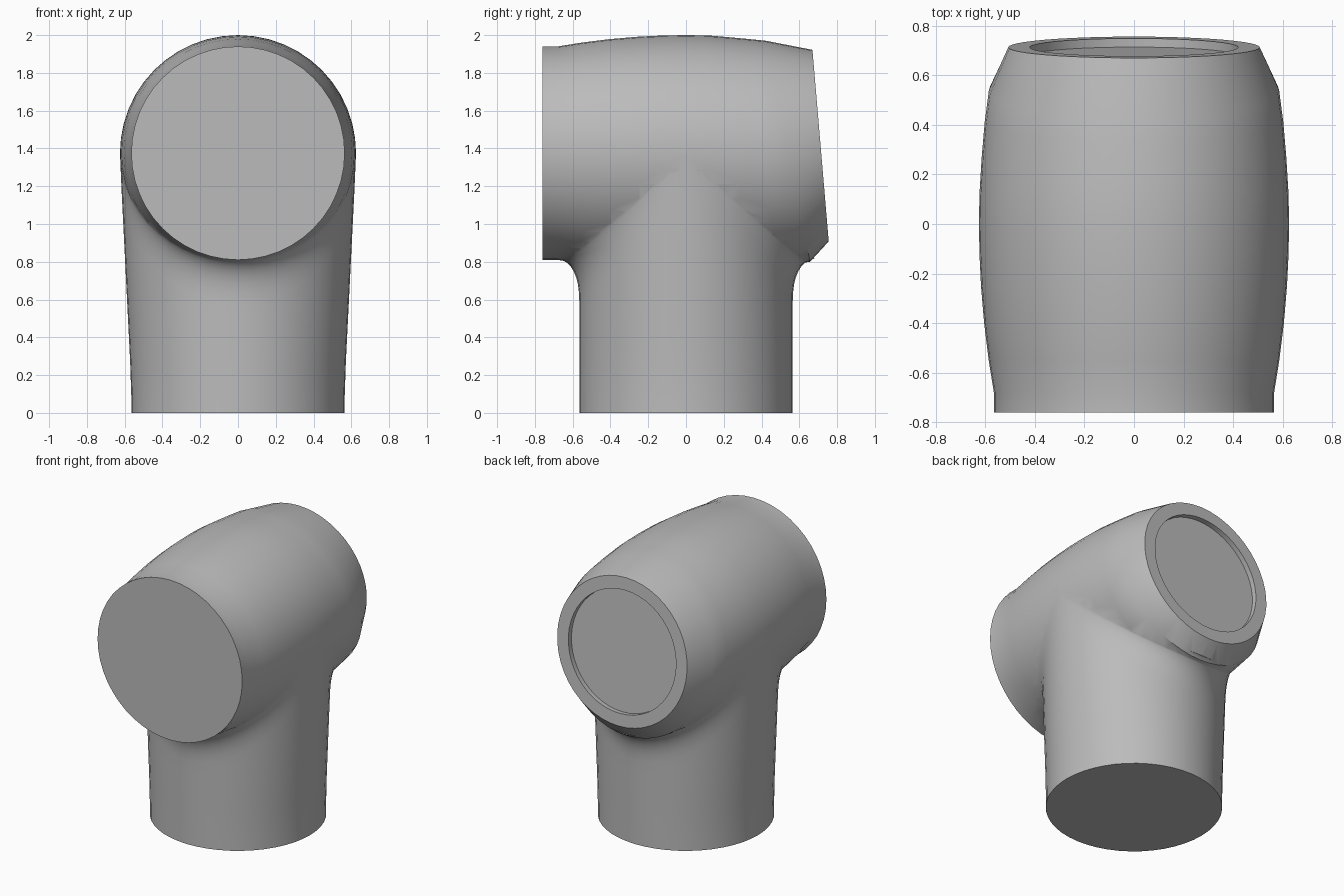
import bpy, bmesh
from math import sin, cos, tau, sqrt, atan
from mathutils import Vector

if "Cube" in bpy.data.objects:
    bpy.data.objects.remove(bpy.data.objects["Cube"])

N = 48
AXIS_Z = 1.375
LEG_R = 0.565

grey = bpy.data.materials.new("plain grey")
grey.use_nodes = True
colour = (0.5, 0.5, 0.5, 1)
grey.diffuse_color = colour
grey.node_tree.nodes["Principled BSDF"].inputs["Base Color"].default_value = colour


def loft(name, rings):
    """Closed skin through a list of equal-length point rings."""
    bm = bmesh.new()
    loops = [[bm.verts.new(p) for p in ring] for ring in rings]
    for a, b in zip(loops, loops[1:]):
        for i in range(N):
            j = (i + 1) % N
            bm.faces.new((a[i], a[j], b[j], b[i]))
    bm.faces.new(loops[0][::-1])
    bm.faces.new(loops[-1])
    bmesh.ops.recalc_face_normals(bm, faces=bm.faces)
    mesh = bpy.data.meshes.new(name)
    bm.to_mesh(mesh)
    bm.free()
    mesh.materials.append(grey)
    obj = bpy.data.objects.new(name, mesh)
    bpy.context.collection.objects.link(obj)
    return obj


# Horizontal barrel: rings along y, leaning progressively toward the back
def barrel_ring(y, r, lean=0.0, zc=AXIS_Z):
    return [Vector((r * cos(tau * i / N), y - lean * r * sin(tau * i / N),
                    zc + r * sin(tau * i / N))) for i in range(N)]


def barrel_radius(y):
    return 0.625 - 0.13 * y * y


rings = [barrel_ring(-0.76, LEG_R)]
rings += [barrel_ring(y, barrel_radius(y)) for y in (-0.68, -0.55, -0.4, -0.25, -0.12, 0, 0.12)]
rings += [barrel_ring(0.27, 0.614, 0.07), barrel_ring(0.41, 0.602, 0.14, 1.378),
          barrel_ring(0.54, 0.585, 0.2, 1.385)]

# Back rim and its shallow round recess
LEAN = 0.085
rings += [barrel_ring(0.7125, 0.507, LEAN, 1.415), barrel_ring(0.7125, 0.42, LEAN, 1.415)]
inward = Vector((0, -1, -LEAN)).normalized() * 0.035
rings.append([p + inward for p in rings[-1]])
barrel = loft("barrel_body", rings)


# Upright leg: each column runs up the wall and curves out onto the barrel
def wall(c, s, z):
    grow = 0.06 * min(max((z - 0.15) / 1.2, 0), 1)
    return Vector(((LEG_R + grow) * c, LEG_R * s, z))


def underside(x, y):
    return AXIS_Z - sqrt(max(barrel_radius(y) ** 2 - x * x, 0))


def leg_column(angle):
    c, s = cos(angle), sin(angle)
    h = 0.8
    for _ in range(8):
        p = wall(c, s, h)
        h = underside(p.x, p.y)
    drop = 0.2
    column = [wall(c, s, z) for z in (0, 0.09)]
    start = h - drop
    column += [wall(c, s, 0.09 + (start - 0.09) * k / 6) for k in range(1, 7)]
    corner = wall(c, s, h)
    end = Vector((corner.x, corner.y + 0.115 * s, 0))
    end.z = underside(end.x, end.y) + 0.008
    first = column[-1]
    for k in range(1, 9):
        t = k / 8
        column.append(first * (1 - t) ** 2 + corner * 2 * t * (1 - t) + end * t * t)
    column.append(Vector((end.x * 0.5, end.y * 0.5, AXIS_Z)))
    return column


leg = loft("leg", list(zip(*[leg_column(tau * i / N) for i in range(N)])))

# Join the two into one skin
union = barrel.modifiers.new("join_leg", 'BOOLEAN')
union.operation = 'UNION'
union.solver = 'EXACT'
union.object = leg
bpy.ops.object.select_all(action='DESELECT')
bpy.context.view_layer.objects.active = barrel
barrel.select_set(True)
bpy.ops.object.modifier_apply(modifier=union.name)
bpy.data.objects.remove(leg)
barrel.name = "pipe_tee"

bpy.ops.object.shade_smooth_by_angle(angle=0.6)
